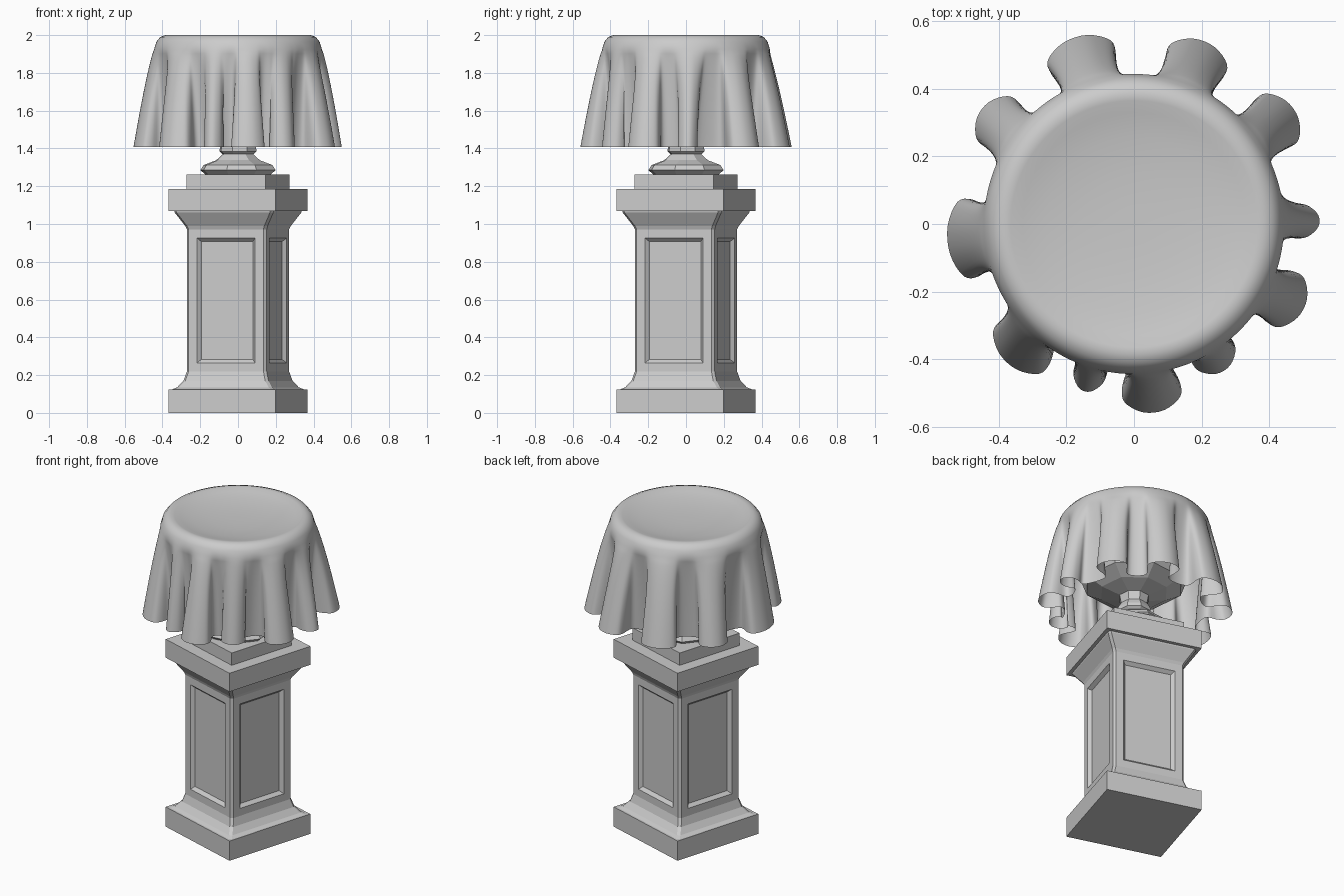
import bpy, bmesh, math
from mathutils import Vector

if "Cube" in bpy.data.objects:
    bpy.data.objects.remove(bpy.data.objects["Cube"])

TURN = math.radians(-16.7)   # the pedestal is turned about z


def finish(name, bm, turn=0.0, smooth=None):
    bmesh.ops.recalc_face_normals(bm, faces=bm.faces)
    me = bpy.data.meshes.new(name)
    bm.to_mesh(me)
    bm.free()
    ob = bpy.data.objects.new(name, me)
    bpy.context.collection.objects.link(ob)
    ob.rotation_euler.z = turn
    if smooth:
        bpy.ops.object.select_all(action='DESELECT')
        ob.select_set(True)
        bpy.context.view_layer.objects.active = ob
        bpy.ops.object.shade_smooth_by_angle(angle=math.radians(smooth))
    return ob


def loft(bm, rings, caps=(True, True)):
    """Join closed rings of points with quads; return the faces per band."""
    vs = [[bm.verts.new(p) for p in ring] for ring in rings]
    n = len(vs[0])
    bands = []
    for a, b in zip(vs, vs[1:]):
        bands.append([bm.faces.new((a[i], a[(i + 1) % n], b[(i + 1) % n], b[i])) for i in range(n)])
    if caps[0]:
        bm.faces.new(vs[0][::-1])
    if caps[1]:
        bm.faces.new(vs[-1])
    return bands


def square(h, z, c=0.0):
    """Square ring of half width h, corners cut by c when c > 0."""
    pts = []
    for k in range(4):
        a = k * math.pi / 2
        corner = [(h, h - c), (h - c, h)] if c else [(h, h)]
        for x, y in corner:
            pts.append((x * math.cos(a) - y * math.sin(a), x * math.sin(a) + y * math.cos(a), z))
    return pts


def circle(r, z, n):
    return [(r * math.cos(2 * math.pi * i / n), r * math.sin(2 * math.pi * i / n), z) for i in range(n)]


# Square slabs: foot, cap and the small plinth under the urn
for name, h, z0, z1 in (("base_slab", 0.295, 0, 0.125),
                        ("cap_slab", 0.295, 1.068, 1.185),
                        ("urn_plinth", 0.218, 1.185, 1.263)):
    bm = bmesh.new()
    loft(bm, [square(h, z0), square(h, z1)])
    finish(name, bm, TURN)

# Shaft with flared ends and a sunk panel on each face
bm = bmesh.new()
profile = [(0.285, 0.124), (0.262, 0.135), (0.235, 0.17), (0.221, 0.218),
           (0.221, 0.972), (0.228, 0.99), (0.272, 1.06), (0.274, 1.069)]
bands = loft(bm, [square(h, z, 0.014) for h, z in profile])
panels = sorted(bands[3], key=lambda f: f.calc_area())[-4:]
bmesh.ops.recalc_face_normals(bm, faces=bm.faces)
bmesh.ops.inset_individual(bm, faces=panels, thickness=0.066)
bmesh.ops.inset_individual(bm, faces=panels, thickness=0.026, depth=-0.02)
finish("panelled_shaft", bm, TURN)

# Low-poly urn that carries the cloth
bm = bmesh.new()
urn = [(0.18, 1.262), (0.208, 1.285), (0.19, 1.312), (0.12, 1.338), (0.085, 1.37), (0.102, 1.385),
       (0.10, 1.405), (0.08, 1.44), (0.09, 1.49), (0.20, 1.52), (0.29, 1.57), (0.32, 1.65), (0.32, 1.72),
       (0.35, 1.85), (0.40, 1.93), (0.40, 1.95), (0.36, 1.95), (0.28, 1.80)]
loft(bm, [circle(r, z, 8) for r, z in urn])
finish("urn", bm, TURN)

# Draped cloth: each fold is (angle, tip radius, half width)
folds = [(1, 0.545, 0.052), (36, 0.578, 0.09), (69, 0.575, 0.095), (107.5, 0.575, 0.105),
         (143, 0.56, 0.085), (185, 0.55, 0.12), (227.5, 0.552, 0.1), (253.5, 0.512, 0.05),
         (276, 0.557, 0.09), (301.5, 0.505, 0.07), (333.5, 0.557, 0.088)]
TOP_R, HEM_R, TOP_Z, HEM_Z = 0.444, 0.395, 1.925, 1.408
control = []                 # (hem x, hem y, angle on the top edge)
for i, (ang, tip, w) in enumerate(folds):
    lo = (folds[i - 1][0] - (360 if i == 0 else 0) + ang) / 2
    hi = (folds[(i + 1) % len(folds)][0] + (360 if i == len(folds) - 1 else 0) + ang) / 2
    a = math.radians(ang)
    control.append((HEM_R * math.cos(math.radians(lo)), HEM_R * math.sin(math.radians(lo)), math.radians(lo)))
    outline = [(0.415, -0.7), (tip - 0.08, -0.95), (tip - 0.035, -0.92), (tip, -0.35),
               (tip, 0.35), (tip - 0.035, 0.92), (tip - 0.08, 0.95), (0.415, 0.7)]
    for k, (r, t) in enumerate(outline):
        x, y = r, t * w
        top = math.radians(lo + (hi - lo) * (k + 1) / 9)
        control.append((x * math.cos(a) - y * math.sin(a), x * math.sin(a) + y * math.cos(a), top))


def spline(p0, p1, p2, p3, t):
    return 0.5 * (2 * p1 + (p2 - p0) * t + (2 * p0 - 5 * p1 + 4 * p2 - p3) * t * t
                  + (3 * p1 - p0 - 3 * p2 + p3) * t ** 3)


hem, n, STEPS = [], len(control), 4
for i in range(n):
    q = [Vector(control[(i + d) % n][:2]) for d in (-1, 0, 1, 2)]
    a0, a1 = control[i][2], control[(i + 1) % n][2]
    if a1 < a0:
        a1 += 2 * math.pi
    for s in range(STEPS):
        hem.append((spline(*q, s / STEPS), a0 + (a1 - a0) * s / STEPS))

# rings from the sagging centre over the rim, then down to the hem
rings = [[(r * math.cos(a), r * math.sin(a), z) for _, a in hem]
         for r, z in ((0.05, 1.965), (0.15, 1.967), (0.26, 1.977), (0.33, 1.989), (0.365, 1.998),
                      (0.385, 2.0), (0.412, 1.99), (0.432, 1.965))]
ROWS = 22
for j in range(ROWS + 1):
    t = j / ROWS
    w = t ** 0.8
    rings.append([((1 - w) * TOP_R * math.cos(a) + w * p.x,
                   (1 - w) * TOP_R * math.sin(a) + w * p.y,
                   TOP_Z + (HEM_Z - TOP_Z) * t) for p, a in hem])
bm = bmesh.new()
loft(bm, rings, caps=(True, False))
finish("draped_cloth", bm, smooth=50)
